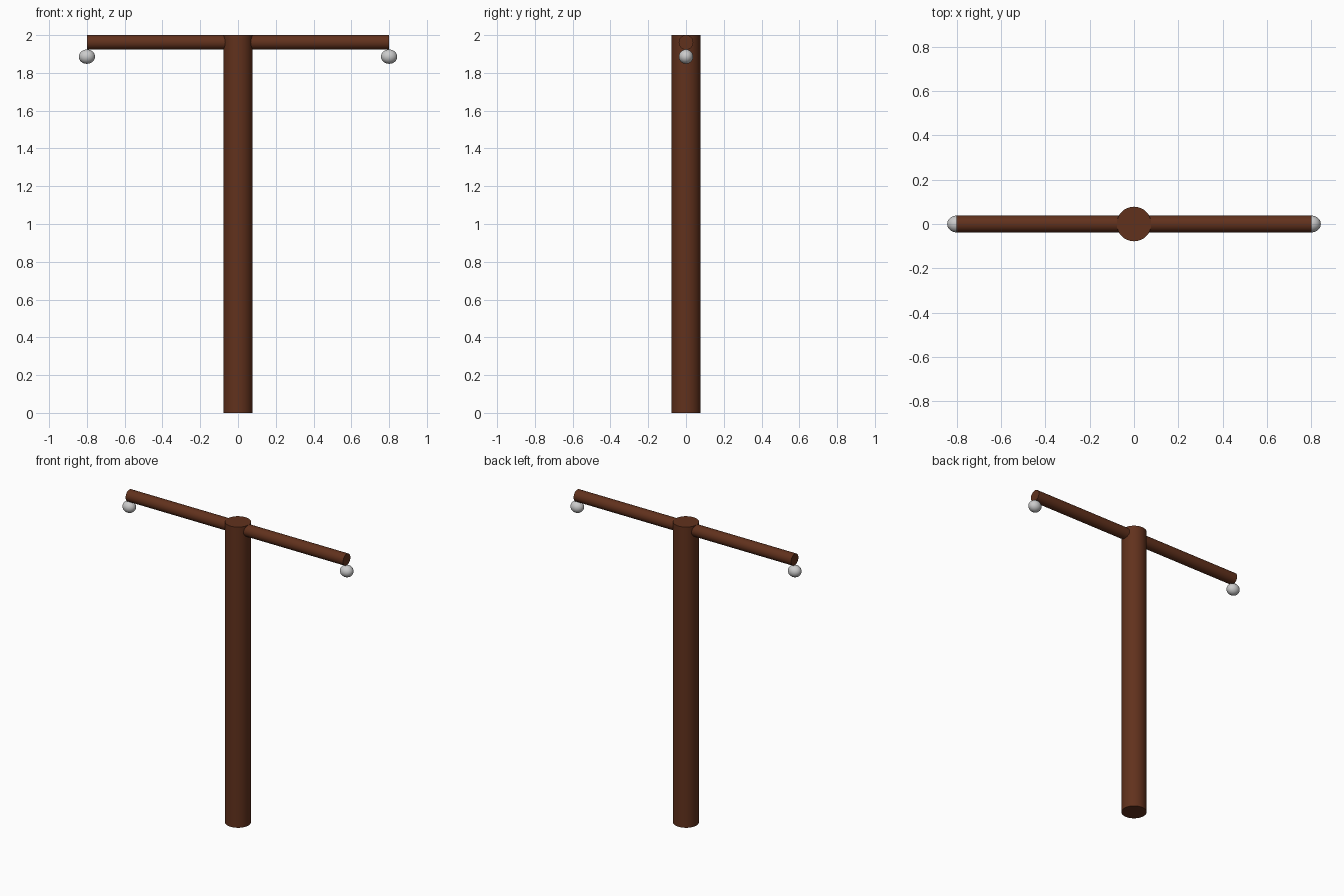
import bpy
from math import radians

if "Cube" in bpy.data.objects:
    bpy.data.objects.remove(bpy.data.objects["Cube"])

wood = bpy.data.materials.new("brown_wood")
wood.diffuse_color = (0.12, 0.031, 0.012, 1)
wood.use_nodes = True
wood.node_tree.nodes["Principled BSDF"].inputs["Base Color"].default_value = wood.diffuse_color


def finish(name, scale=(1, 1, 1), material=None):
    obj = bpy.context.object
    obj.name = name
    obj.scale = scale
    bpy.ops.object.transform_apply(location=False, rotation=True, scale=True)
    bpy.ops.object.shade_smooth_by_angle(angle=radians(30))
    if material:
        obj.data.materials.append(material)
    return obj


# upright post
bpy.ops.mesh.primitive_cylinder_add(vertices=32, radius=0.078, depth=2, location=(0, 0, 1))
finish("post", material=wood)

# crossbar through the top of the post
bpy.ops.mesh.primitive_cylinder_add(vertices=32, radius=0.0385, depth=1.6,
                                    location=(0, 0, 1.9615), rotation=(0, radians(90), 0))
finish("crossbar", material=wood)

# insulators hanging under each end, slightly long along the bar
for side, name in ((-1, "left_insulator"), (1, "right_insulator")):
    bpy.ops.mesh.primitive_uv_sphere_add(segments=32, ring_count=16, radius=1,
                                         location=(side * 0.8, 0, 1.886))
    finish(name, scale=(0.043, 0.038, 0.038))
